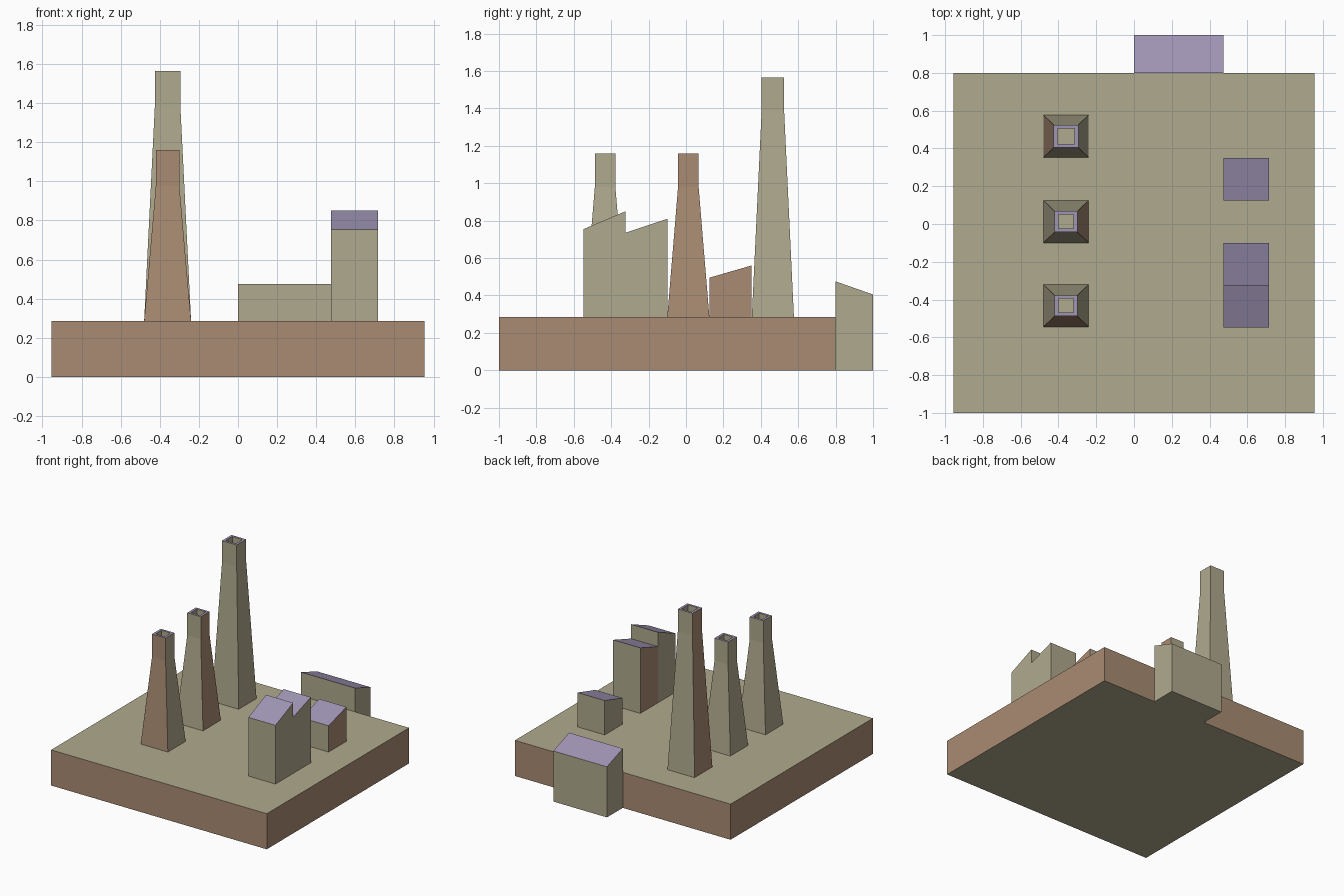
import bpy, bmesh

if "Cube" in bpy.data.objects:
    bpy.data.objects.remove(bpy.data.objects["Cube"])

def material(name, rgb):
    m = bpy.data.materials.new(name)
    m.diffuse_color = (*rgb, 1)
    m.use_nodes = True
    m.node_tree.nodes["Principled BSDF"].inputs["Base Color"].default_value = m.diffuse_color
    return m

OLIVE, BROWN, PURPLE = 0, 1, 2
MATS = [material("olive", (0.43, 0.40, 0.27)),
        material("brown", (0.40, 0.26, 0.17)),
        material("purple", (0.35, 0.30, 0.46))]

FRONT, RIGHT, BACK, LEFT = range(4)

def loft(name, cx, cy, rings, cap, brown=(), lips=()):
    """Stack four-sided rings (half x, half y, front z, back z) and cap both ends."""
    bm = bmesh.new()
    loops = [[bm.verts.new((cx + sx * hx, cy + sy * hy, zf if sy < 0 else zb))
              for sx, sy in ((-1, -1), (1, -1), (1, 1), (-1, 1))]
             for hx, hy, zf, zb in rings]
    for k, (a, b) in enumerate(zip(loops, loops[1:])):
        for i in range(4):
            j = (i + 1) % 4
            f = bm.faces.new((a[i], a[j], b[j], b[i]))
            inside = bool(lips) and k > min(lips)
            f.material_index = (PURPLE if k in lips else
                                BROWN if i in brown and not inside else OLIVE)
    bm.faces.new(loops[0][::-1]).material_index = OLIVE
    bm.faces.new(loops[-1]).material_index = cap
    me = bpy.data.meshes.new(name)
    bm.to_mesh(me)
    bm.free()
    for m in MATS:
        me.materials.append(m)
    ob = bpy.data.objects.new(name, me)
    bpy.context.collection.objects.link(ob)
    return ob

BASE_Z = 0.285

# Ground slab
loft("base_slab", 0, -0.1, [(0.955, 0.9, 0, 0), (0.955, 0.9, BASE_Z, BASE_Z)],
     OLIVE, brown=(FRONT, RIGHT, BACK, LEFT))

# Tapered hollow chimneys: straight neck on top, purple rim, recessed flue
def chimney(name, y, neck_z, top_z, hx, hy, brown):
    ix, iy = hx - 0.02, hy - 0.018
    profile = [(0.12, 0.1125, BASE_Z), (hx, hy, neck_z), (hx, hy, top_z),
               (ix, iy, top_z), (ix, iy, top_z - 0.1)]
    loft(name, -0.36, y, [(x, d, z, z) for x, d, z in profile],
         OLIVE, brown=(brown,), lips=(2,))

chimney("front_chimney", -0.4325, 0.98, 1.16, 0.06, 0.055, FRONT)
chimney("middle_chimney", 0.0125, 0.98, 1.16, 0.06, 0.055, RIGHT)
chimney("back_chimney", 0.4645, 1.39, 1.565, 0.065, 0.06, LEFT)

# Sheds with single-slope purple roofs
def shed(name, x0, x1, y0, y1, z0, z_front, z_back, brown=()):
    hx, hy = (x1 - x0) / 2, (y1 - y0) / 2
    loft(name, (x0 + x1) / 2, (y0 + y1) / 2,
         [(hx, hy, z0, z0), (hx, hy, z_front, z_back)], PURPLE, brown)

shed("front_shed", 0.475, 0.715, -0.547, -0.323, BASE_Z, 0.755, 0.85)
shed("middle_shed", 0.475, 0.715, -0.323, -0.10, BASE_Z, 0.735, 0.81, (LEFT,))
shed("small_shed", 0.475, 0.715, 0.125, 0.35, BASE_Z, 0.495, 0.56, (RIGHT,))
shed("rear_annex", 0.0, 0.475, 0.8, 1.0, 0.0, 0.475, 0.405)
